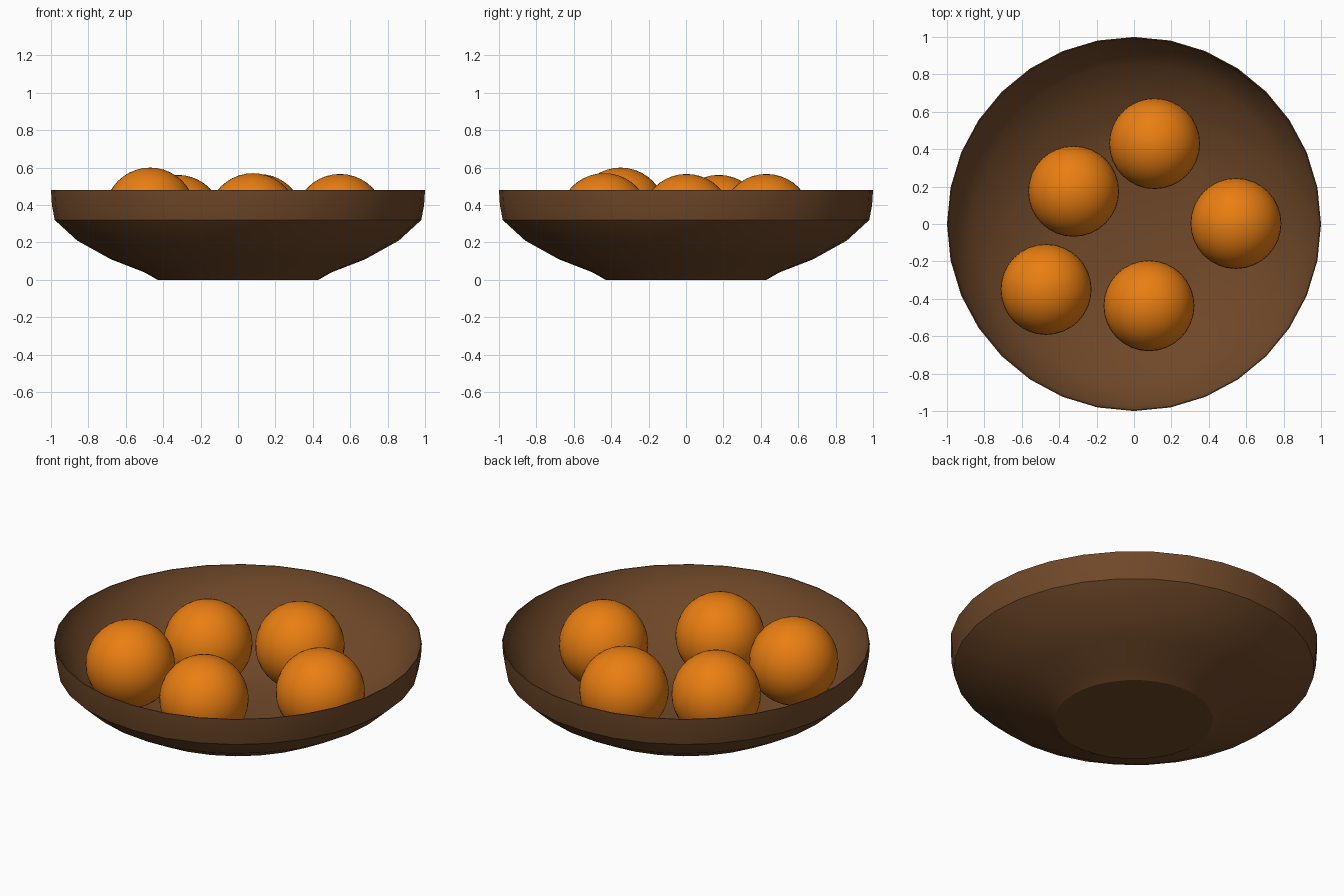
import bpy, bmesh, math
from mathutils import Matrix

if "Cube" in bpy.data.objects:
    bpy.data.objects.remove(bpy.data.objects["Cube"])


def material(name, color):
    m = bpy.data.materials.new(name)
    m.diffuse_color = (*color, 1)
    m.use_nodes = True
    m.node_tree.nodes["Principled BSDF"].inputs["Base Color"].default_value = m.diffuse_color
    return m


def finish(bm, name, mat, angle):
    mesh = bpy.data.meshes.new(name)
    bm.to_mesh(mesh)
    bm.free()
    mesh.materials.append(mat)
    ob = bpy.data.objects.new(name, mesh)
    bpy.context.collection.objects.link(ob)
    bpy.ops.object.select_all(action='DESELECT')
    ob.select_set(True)
    bpy.context.view_layer.objects.active = ob
    bpy.ops.object.shade_smooth_by_angle(angle=math.radians(angle))
    return ob


wood = material("wood", (0.16, 0.065, 0.022))
peel = material("orange_peel", (0.82, 0.21, 0.006))

# Bowl: one closed lathe profile, outside up to the thin rim, then inside down
SIDES = 32
profile = [(0.43, 0), (0.50, 0.04), (0.68, 0.11), (0.86, 0.21), (0.98, 0.32),
           (0.995, 0.40), (1.0, 0.48),
           (0.995, 0.48), (0.975, 0.40), (0.85, 0.26), (0.67, 0.145),
           (0.50, 0.075), (0.40, 0.05)]
bm = bmesh.new()
rings = []
for r, z in profile:
    rings.append([bm.verts.new((r * math.cos(2 * math.pi * i / SIDES),
                                r * math.sin(2 * math.pi * i / SIDES), z))
                  for i in range(SIDES)])
for a, b in zip(rings, rings[1:]):
    for i in range(SIDES):
        j = (i + 1) % SIDES
        bm.faces.new((a[i], a[j], b[j], b[i]))
bm.faces.new(rings[0][::-1])
bm.faces.new(rings[-1])
bmesh.ops.recalc_face_normals(bm, faces=bm.faces)
finish(bm, "bowl", wood, 29)

# Oranges resting in the bowl
oranges = [(-0.47, -0.35, 0.357), (0.08, -0.437, 0.327), (0.545, 0.003, 0.323),
           (0.11, 0.43, 0.323), (-0.323, 0.175, 0.318)]
for n, pos in enumerate(oranges, 1):
    bm = bmesh.new()
    bmesh.ops.create_uvsphere(bm, u_segments=32, v_segments=20, radius=0.243,
                              matrix=Matrix.Translation(pos))
    finish(bm, f"orange_{n}", peel, 40)
